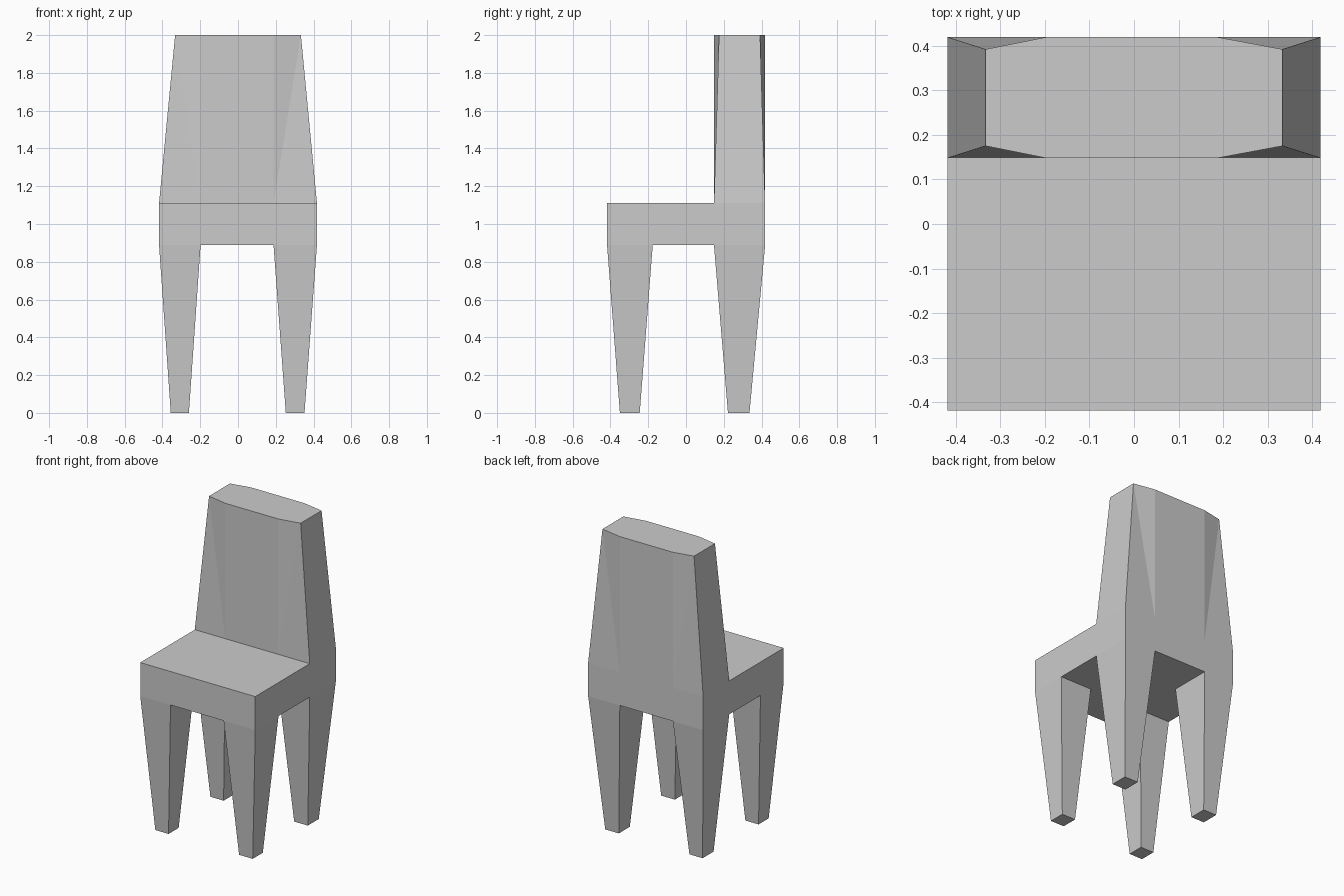
import bpy, bmesh

if "Cube" in bpy.data.objects:
    bpy.data.objects.remove(bpy.data.objects["Cube"])

# Loop lines of the seat slab, and the foot span of each leg per axis
XS = (-0.418, -0.198, 0.188, 0.418)
YS = (-0.418, -0.176, 0.148, 0.419)
ZS = (0.89, 1.11)
FOOT_X = {0: (-0.356, -0.26), 2: (0.253, 0.352)}
FOOT_Y = {0: (-0.35, -0.245), 2: (0.222, 0.336)}

bm = bmesh.new()
grid = {(i, j, k): bm.verts.new((x, y, z))
        for i, x in enumerate(XS) for j, y in enumerate(YS) for k, z in enumerate(ZS)}


def cell(i, j, k):
    """Corner vertices of one grid cell on the seat's underside or top."""
    return [grid[i + a, j + b, k] for a, b in ((0, 0), (1, 0), (1, 1), (0, 1))]


def loft(ring, points, outer=None):
    """Join a ring to new points and cap it; twisted sides fold at outer corners."""
    top = [bm.verts.new(p) for p in points]
    n = len(ring)
    for a in range(n):
        b = (a + 1) % n
        if outer is None or (a in outer) == (b in outer):
            bm.faces.new((ring[a], ring[b], top[b], top[a]))
        elif a in outer:
            bm.faces.new((ring[a], ring[b], top[a]))
            bm.faces.new((ring[b], top[b], top[a]))
        else:
            bm.faces.new((ring[a], ring[b], top[b]))
            bm.faces.new((ring[a], top[b], top[a]))
    bm.faces.new(top)


# Seat slab, left open where legs and backrest grow out
for i in range(3):
    for j in range(3):
        if i == 1 or j == 1:
            bm.faces.new(cell(i, j, 0))
        if j < 2:
            bm.faces.new(cell(i, j, 1))
for s in range(3):
    for e in (0, 3):
        bm.faces.new((grid[s, e, 0], grid[s + 1, e, 0], grid[s + 1, e, 1], grid[s, e, 1]))
        bm.faces.new((grid[e, s, 0], grid[e, s + 1, 0], grid[e, s + 1, 1], grid[e, s, 1]))

# Four tapered legs
for i, (x0, x1) in FOOT_X.items():
    for j, (y0, y1) in FOOT_Y.items():
        loft(cell(i, j, 0), [(x0, y0, 0), (x1, y0, 0), (x1, y1, 0), (x0, y1, 0)])

# Backrest: corners pulled inward at the top, middle stays full depth
TOP_X = (-0.333, XS[1], XS[2], 0.333)
front = [(x, 0.175 if i in (0, 3) else YS[2], 2) for i, x in enumerate(TOP_X)]
back = [(x, 0.392 if i in (0, 3) else YS[3], 2) for i, x in enumerate(TOP_X)]
ring = [grid[i, 2, 1] for i in range(4)] + [grid[i, 3, 1] for i in (3, 2, 1, 0)]
loft(ring, front + back[::-1], outer={0, 3, 4, 7})

bmesh.ops.recalc_face_normals(bm, faces=bm.faces)
mesh = bpy.data.meshes.new("chair")
bm.to_mesh(mesh)
bm.free()
bpy.context.collection.objects.link(bpy.data.objects.new("chair", mesh))
